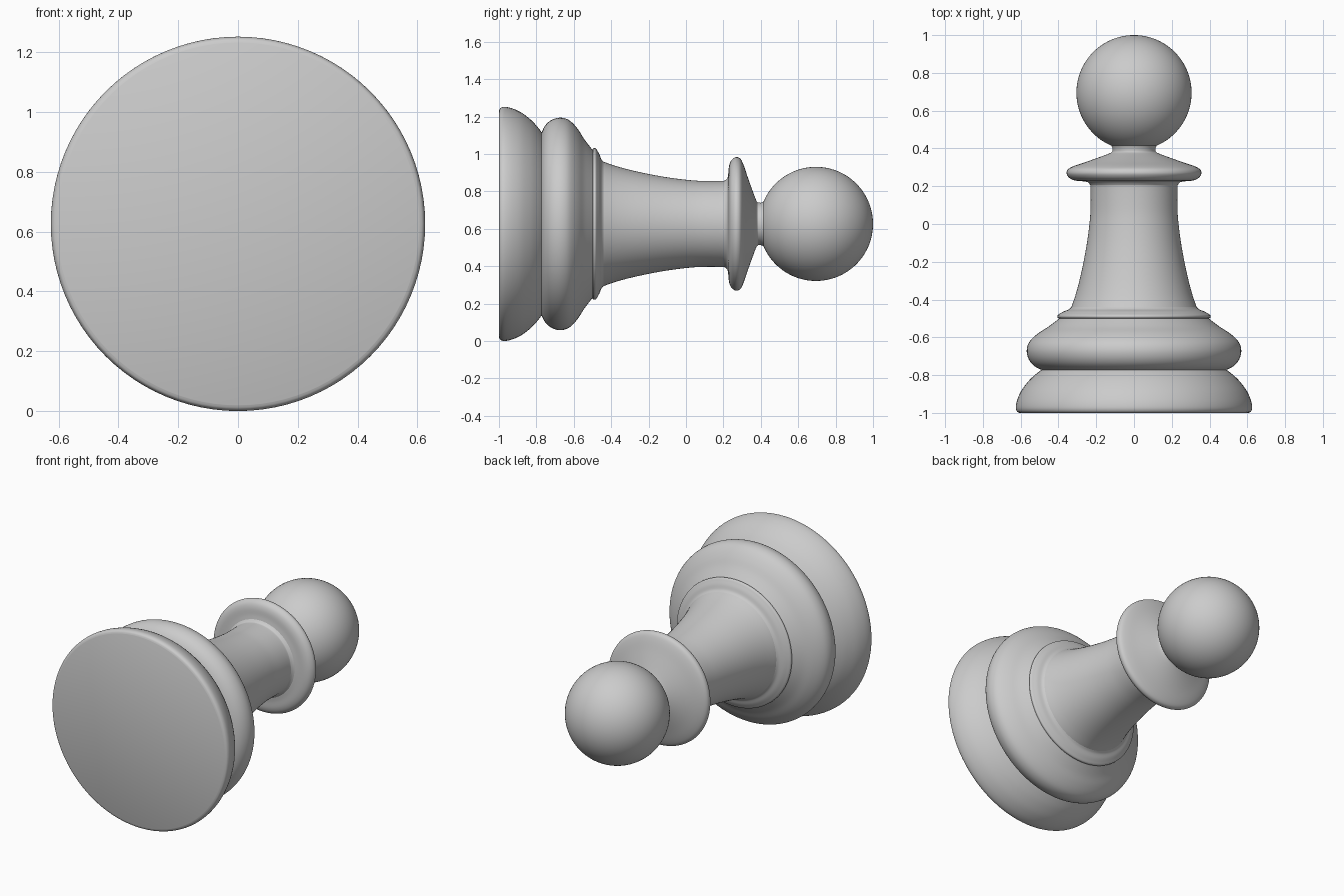
import bpy, bmesh, math

if "Cube" in bpy.data.objects:
    bpy.data.objects.remove(bpy.data.objects["Cube"])

AXIS_Z = 0.626   # height of the lathe axis, which runs along y
SIDES = 96


def smooth_profile(pts, steps=5):
    """Catmull-Rom curve through (y, radius) points."""
    p = [pts[0]] + pts + [pts[-1]]
    out = []
    for i in range(1, len(p) - 2):
        for s in range(steps):
            t = s / steps
            out.append(tuple(
                0.5 * (2 * b + (c - a) * t + (2 * a - 5 * b + 4 * c - d) * t * t
                       + (3 * b - a - 3 * c + d) * t ** 3)
                for a, b, c, d in zip(p[i - 1], p[i], p[i + 1], p[i + 2])))
    return out + [pts[-1]]


def lathe(name, profile):
    """Revolve (y, radius) points around the axis; zero radius closes a pole."""
    bm = bmesh.new()
    rings = []
    for y, r in profile:
        if r < 1e-5:
            rings.append([bm.verts.new((0, y, AXIS_Z))] * SIDES)
        else:
            rings.append([bm.verts.new((r * math.sin(a), y, AXIS_Z + r * math.cos(a)))
                          for a in (2 * math.pi * i / SIDES for i in range(SIDES))])
    for r0, r1 in zip(rings, rings[1:]):
        for i in range(SIDES):
            j = (i + 1) % SIDES
            quad = list(dict.fromkeys((r0[i], r0[j], r1[j], r1[i])))
            bm.faces.new(quad)
    bmesh.ops.recalc_face_normals(bm, faces=bm.faces)
    # open sections: make sure normals point away from the axis
    score = sum(f.normal.x * f.calc_center_median().x
                + f.normal.z * (f.calc_center_median().z - AXIS_Z) for f in bm.faces)
    if score < 0:
        bmesh.ops.reverse_faces(bm, faces=bm.faces)
    me = bpy.data.meshes.new(name)
    bm.to_mesh(me)
    bm.free()
    ob = bpy.data.objects.new(name, me)
    bpy.context.collection.objects.link(ob)
    bpy.ops.object.select_all(action='DESELECT')
    ob.select_set(True)
    bpy.context.view_layer.objects.active = ob
    bpy.ops.object.shade_smooth_by_angle(angle=math.radians(35))
    return ob


# Foot: flat underside and domed rim
lathe("foot", [(-1.0, 0)] + smooth_profile([
    (-1.0, 0.606), (-0.992, 0.62), (-0.97, 0.626), (-0.93, 0.618), (-0.88, 0.595),
    (-0.83, 0.557), (-0.795, 0.52), (-0.772, 0.49)]))

# Rounded ring above the foot
lathe("base_ring", smooth_profile([
    (-0.772, 0.49), (-0.757, 0.52), (-0.735, 0.545), (-0.705, 0.562), (-0.67, 0.568),
    (-0.635, 0.56), (-0.605, 0.538), (-0.575, 0.502), (-0.545, 0.455),
    (-0.515, 0.415), (-0.5, 0.396)]))

# Thin stepped collar under the shaft
lathe("lower_collar", smooth_profile([
    (-0.5, 0.396), (-0.496, 0.404), (-0.483, 0.404), (-0.472, 0.388),
    (-0.462, 0.37), (-0.452, 0.345), (-0.44, 0.332)]))

# Flared shaft
lathe("shaft", smooth_profile([
    (-0.44, 0.332), (-0.38, 0.311), (-0.3, 0.289), (-0.2, 0.267), (-0.1, 0.249),
    (0.0, 0.236), (0.08, 0.23), (0.19, 0.23), (0.21, 0.234), (0.222, 0.245)]))

# Disc collar below the head
lathe("upper_collar", smooth_profile([
    (0.222, 0.245), (0.226, 0.27), (0.23, 0.31), (0.24, 0.337), (0.257, 0.353),
    (0.274, 0.357), (0.292, 0.347), (0.308, 0.315), (0.33, 0.25), (0.355, 0.18),
    (0.376, 0.125), (0.385, 0.114)]))

# Ball head with its short neck
R, CY = 0.305, 0.695
start = math.asin(0.12 / R)
ball = [(CY - R * math.cos(a), R * math.sin(a))
        for a in (start + (math.pi - start) * i / 40 for i in range(40))]
lathe("head", [(0.385, 0.114), (0.4, 0.113)] + ball + [(CY + R, 0)])
